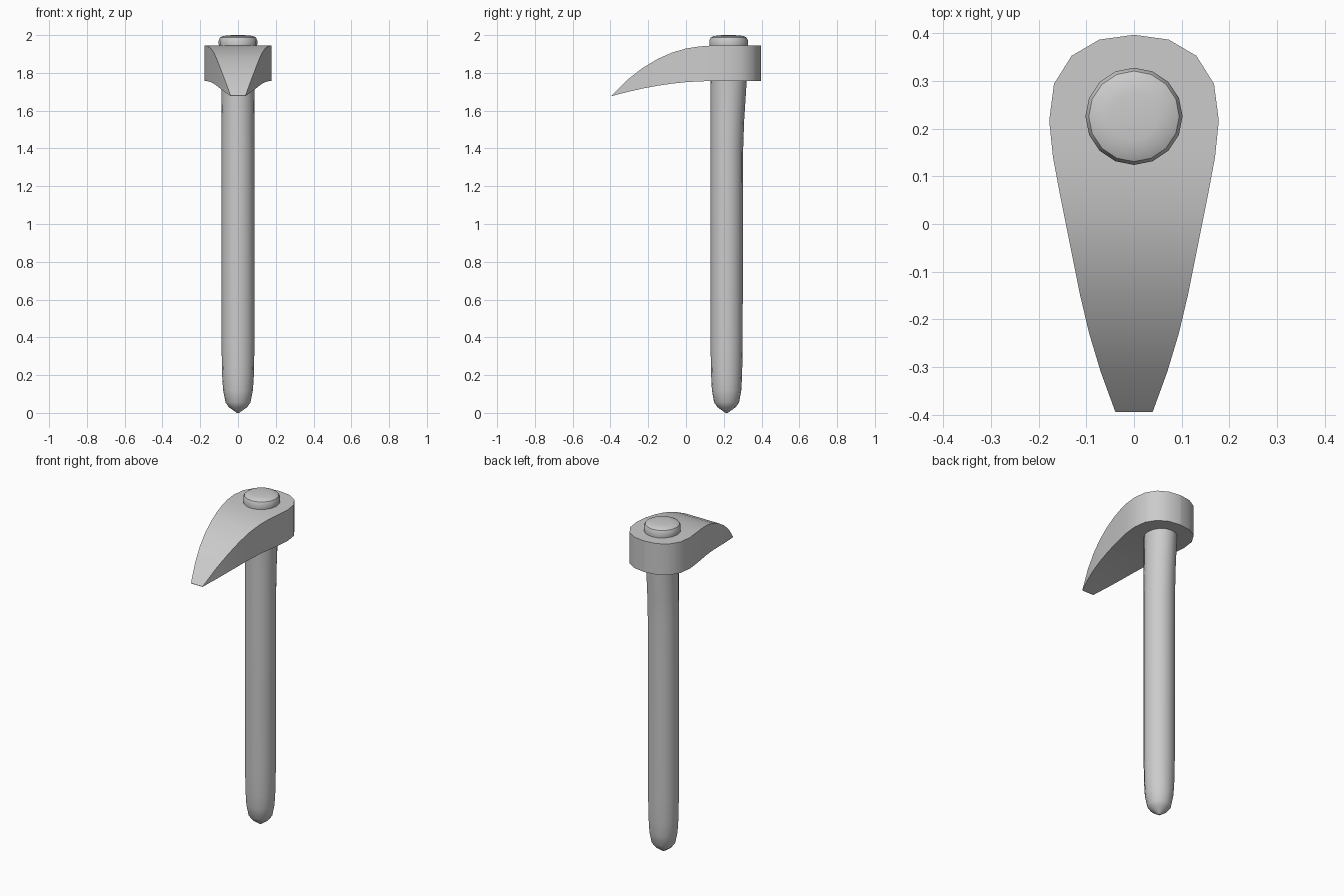
import bpy, bmesh, math


def make_object(name, bm):
    bmesh.ops.remove_doubles(bm, verts=bm.verts, dist=0.0005)
    bmesh.ops.dissolve_degenerate(bm, edges=bm.edges, dist=0.0005)
    bmesh.ops.recalc_face_normals(bm, faces=bm.faces)
    mesh = bpy.data.meshes.new(name)
    bm.to_mesh(mesh)
    bm.free()
    ob = bpy.data.objects.new(name, mesh)
    bpy.context.collection.objects.link(ob)
    bpy.ops.object.select_all(action='DESELECT')
    ob.select_set(True)
    bpy.context.view_layer.objects.active = ob
    bpy.ops.object.shade_smooth_by_angle(angle=math.radians(35))
    return ob


def loft(name, rings):
    """Skin a list of equal-length closed rings, capping both ends."""
    bm = bmesh.new()
    loops = [[bm.verts.new(p) for p in ring] for ring in rings]
    for a, b in zip(loops, loops[1:]):
        n = len(a)
        for i in range(n):
            j = (i + 1) % n
            bm.faces.new((a[i], a[j], b[j], b[i]))
    bm.faces.new(loops[0])
    bm.faces.new(loops[-1])
    return make_object(name, bm)


# Handle: z, centre y, x radius, y radius
handle = [
    (0.00, 0.215, 0.006, 0.006), (0.03, 0.215, 0.048, 0.048),
    (0.055, 0.215, 0.066, 0.066), (0.12, 0.215, 0.079, 0.078),
    (0.20, 0.215, 0.084, 0.082), (0.35, 0.215, 0.087, 0.085),
    (1.38, 0.216, 0.087, 0.086), (1.55, 0.219, 0.087, 0.089),
    (1.75, 0.225, 0.089, 0.096), (1.93, 0.226, 0.098, 0.101),
    (1.95, 0.226, 0.102, 0.102), (1.972, 0.226, 0.102, 0.102),
    (1.987, 0.226, 0.095, 0.095), (1.995, 0.226, 0.08, 0.08),
    (1.999, 0.226, 0.05, 0.05), (2.00, 0.226, 0.01, 0.01),
]
SIDES = 16
loft("handle", [
    [(rx * math.cos(2 * math.pi * k / SIDES),
      cy + ry * math.sin(2 * math.pi * k / SIDES), z) for k in range(SIDES)]
    for z, cy, rx, ry in handle])

# Blade head: y, half width, top z, bottom z, from rounded back to cutting edge
head = [
    (0.387, 0.073, 1.945, 1.757), (0.353, 0.131, 1.945, 1.757),
    (0.294, 0.168, 1.945, 1.757), (0.217, 0.178, 1.945, 1.757),
    (0.140, 0.170, 1.945, 1.757), (0.070, 0.157, 1.940, 1.755),
    (0.000, 0.143, 1.929, 1.751), (-0.075, 0.128, 1.907, 1.743),
    (-0.150, 0.113, 1.874, 1.732), (-0.230, 0.094, 1.826, 1.717),
    (-0.310, 0.070, 1.764, 1.699), (-0.395, 0.039, 1.679, 1.677),
]
back = (0.397, 0.0, 1.945, 1.757)
loft("blade_head", [
    [(-w, y, t), (w, y, t), (w, y, b), (-w, y, b)]
    for y, w, t, b in [(back[0], 0.001, back[2], back[3])] + head])
